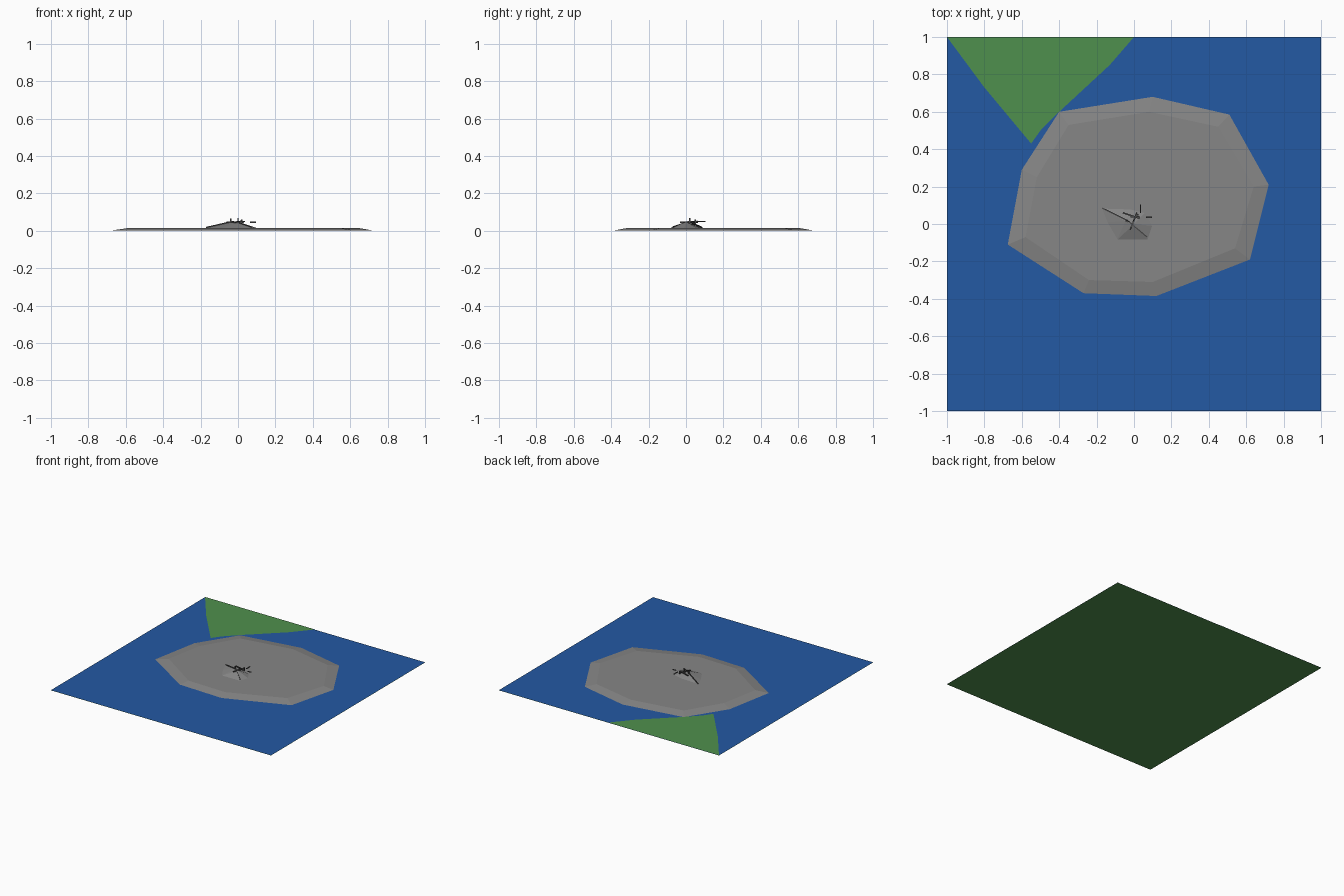
import bpy, math
from mathutils import Vector

if "Cube" in bpy.data.objects:
    bpy.data.objects.remove(bpy.data.objects["Cube"])


def material(name, rgb):
    m = bpy.data.materials.new(name)
    m.diffuse_color = (*rgb, 1)
    m.use_nodes = True
    m.node_tree.nodes["Principled BSDF"].inputs["Base Color"].default_value = m.diffuse_color
    return m


GREEN = material("grass green", (0.078, 0.28, 0.075))
BLUE = material("water blue", (0.017, 0.1, 0.37))
GREY = material("stone grey", (0.24, 0.24, 0.24))
DARK = material("dark grey", (0.07, 0.07, 0.07))


def mesh_object(name, verts, faces, mat):
    me = bpy.data.meshes.new(name)
    me.from_pydata(verts, [], faces)
    me.materials.append(mat)
    ob = bpy.data.objects.new(name, me)
    bpy.context.collection.objects.link(ob)
    return ob


def sheet(name, outline, z, mat):
    return mesh_object(name, [(x, y, z) for x, y in outline],
                       [range(len(outline))], mat)


def bar(name, a, b, width, height, mat):
    """Box running from a to b with a given section."""
    a, b = Vector(a), Vector(b)
    bpy.ops.mesh.primitive_cube_add(size=1, location=(a + b) / 2)
    ob = bpy.context.object
    ob.name = name
    ob.scale = (width, height, (b - a).length)
    ob.rotation_euler = (b - a).to_track_quat('Z', 'Y').to_euler()
    ob.data.materials.append(mat)
    return ob


# Ground and water sheets
square = [(-1, -1), (1, -1), (1, 1), (-1, 1)]
sheet("ground", square, 0.0, GREEN)
sheet("water", square, 0.002, BLUE)

# Grassy corner of the shore
sheet("shore", [(-1, 1), (-0.8, 0.73), (-0.55, 0.43), (-0.5, 0.5),
                (-0.4, 0.6), (-0.13, 0.85), (0, 1)], 0.004, GREEN)

# Island plateau with sloped rim
base = [(0.1, 0.68), (0.51, 0.585), (0.72, 0.21), (0.62, -0.19), (0.12, -0.385),
        (-0.27, -0.37), (-0.675, -0.11), (-0.6, 0.29), (-0.4, 0.6)]
top = [(0.08, 0.60), (0.45, 0.52), (0.64, 0.2), (0.54, -0.13), (0.1, -0.31),
       (-0.24, -0.30), (-0.58, -0.07), (-0.52, 0.25), (-0.35, 0.53)]
n = len(base)
verts = [(x, y, 0.002) for x, y in base] + [(x, y, 0.016) for x, y in top]
faces = [((i + 1) % n, i, n + i, n + (i + 1) % n) for i in range(n)]
faces += [range(n), range(2 * n - 1, n - 1, -1)]
mesh_object("island", verts, faces, GREY)

# Craggy hill
foot = [(-0.175, 0.085), (-0.145, 0.01), (-0.09, -0.085), (0.075, -0.085),
        (0.1, -0.01), (0.06, 0.06), (-0.02, 0.08)]
k = len(foot)
verts = [(x, y, 0.015) for x, y in foot] + [(-0.045, 0.015, 0.044), (0.0, 0.0, 0.048)]
L, R = k, k + 1
faces = [(0, 1, L), (1, 2, L), (2, R, L), (2, 3, R), (3, 4, R),
         (4, 5, R), (5, 6, R), (6, L, R), (6, 0, L)]
mesh_object("hill", verts, faces, GREY)

# Dark ridge beams lying along the hill
bar("ridge_beam", (-0.17, 0.085, 0.018), (-0.03, 0.015, 0.05), 0.006, 0.006, DARK)
bar("ridge_beam", (-0.03, 0.015, 0.05), (0.07, -0.07, 0.02), 0.006, 0.006, DARK)
bar("cross_beam", (-0.06, 0.06, 0.046), (0.03, 0.03, 0.048), 0.008, 0.008, DARK)
bar("cross_beam", (-0.02, -0.03, 0.045), (0.015, 0.06, 0.05), 0.008, 0.008, DARK)

# Posts on the summit
for x, y, z in [(-0.04, 0.02, 0.066), (0.0, 0.02, 0.069), (0.02, 0.05, 0.06)]:
    bar("post", (x, y, 0.035), (x, y, z), 0.008, 0.008, DARK)

# Small rails beside the summit
bar("rail", (0.035, 0.06, 0.05), (0.035, 0.105, 0.05), 0.006, 0.006, DARK)
bar("rail", (0.065, 0.036, 0.046), (0.095, 0.036, 0.046), 0.006, 0.006, DARK)
bar("rail", (-0.02, 0.04, 0.047), (0.03, 0.04, 0.047), 0.008, 0.008, DARK)
